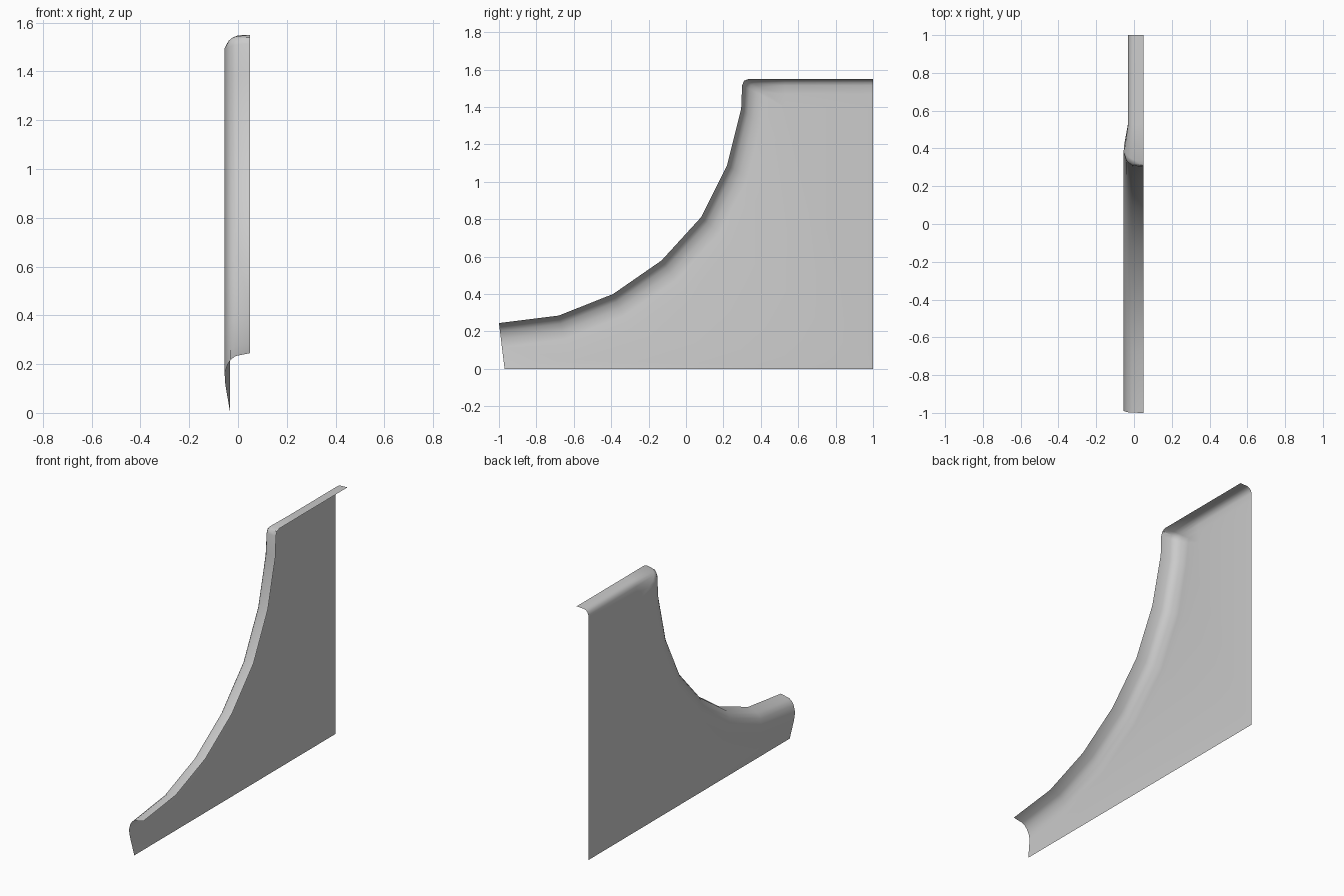
import bpy
import bmesh
import math
from mathutils import Vector

cube = bpy.data.objects.get("Cube")
if cube:
    bpy.data.objects.remove(cube, do_unlink=True)

SHEET_X = -0.032

# Rim stations: outer edge (y, z), inner edge of the rolled band (y, z), share of bulge
STATIONS = [
    ((-1.00, 0.245), (-0.97, 0.00), 1),
    ((-0.68, 0.285), (-0.62, 0.05), 1),
    ((-0.39, 0.40), (-0.29, 0.19), 1),
    ((-0.13, 0.58), (0.01, 0.39), 1),
    ((0.08, 0.81), (0.25, 0.67), 1),
    ((0.22, 1.09), (0.41, 0.97), 1),
    ((0.295, 1.39), (0.49, 1.24), 1),
    ((0.30, 1.515), (0.53, 1.40), 1),
    ((0.31, 1.54), (0.53, 1.40), 1),
    ((0.335, 1.55), (0.53, 1.40), 0.8),
    ((0.53, 1.55), (0.53, 1.40), 0),
    ((1.00, 1.55), (1.00, 1.40), 0),
]
# Rim cross-sections: (x, distance in from the outer edge)
BULGED = [(0.05, 0), (-0.01, 0.012), (-0.03, 0.027), (-0.042, 0.045), (-0.055, 0.085), (-0.052, 0.13)]
PLAIN = [(0.05, 0), (0, 0.002), (-0.015, 0.008), (-0.025, 0.018), (-0.031, 0.035), (SHEET_X, 0.08)]

metal = bpy.data.materials.new("light grey")
metal.use_nodes = True
metal.diffuse_color = (0.6, 0.6, 0.6, 1)
metal.node_tree.nodes["Principled BSDF"].inputs["Base Color"].default_value = (0.6, 0.6, 0.6, 1)

# Rolled rim, lofted across the stations
bm = bmesh.new()
rows = []
for outer, inner, bulge in STATIONS:
    start, end = Vector(outer), Vector(inner)
    inward = (end - start).normalized()
    row = []
    for (xa, da), (xb, db) in zip(BULGED, PLAIN):
        p = start + inward * (db + (da - db) * bulge)
        row.append(bm.verts.new((xb + (xa - xb) * bulge, p.x, p.y)))
    row.append(bm.verts.new((SHEET_X, end.x, end.y)))
    rows.append(row)
for a, b in zip(rows, rows[1:]):
    for i in range(len(a) - 1):
        bm.faces.new((a[i], b[i], b[i + 1], a[i + 1]))

# Flat web below the rim, one triangle fan from the lower back corner
bmesh.ops.remove_doubles(bm, verts=bm.verts, dist=0.0005)
corner = bm.verts.new((SHEET_X, 1, 0))
path = []
for _, (y, z), _ in STATIONS:
    v = min(bm.verts, key=lambda w: (w.co - Vector((SHEET_X, y, z))).length)
    if v not in path:
        path.append(v)
for a, b in zip(path, path[1:]):
    bm.faces.new((a, b, corner))

mesh = bpy.data.meshes.new("side_panel")
bm.to_mesh(mesh)
bm.free()
mesh.materials.append(metal)
panel = bpy.data.objects.new("side_panel", mesh)
bpy.context.collection.objects.link(panel)

bpy.ops.object.select_all(action='DESELECT')
panel.select_set(True)
bpy.context.view_layer.objects.active = panel
bpy.ops.object.shade_smooth_by_angle(angle=math.radians(40))
